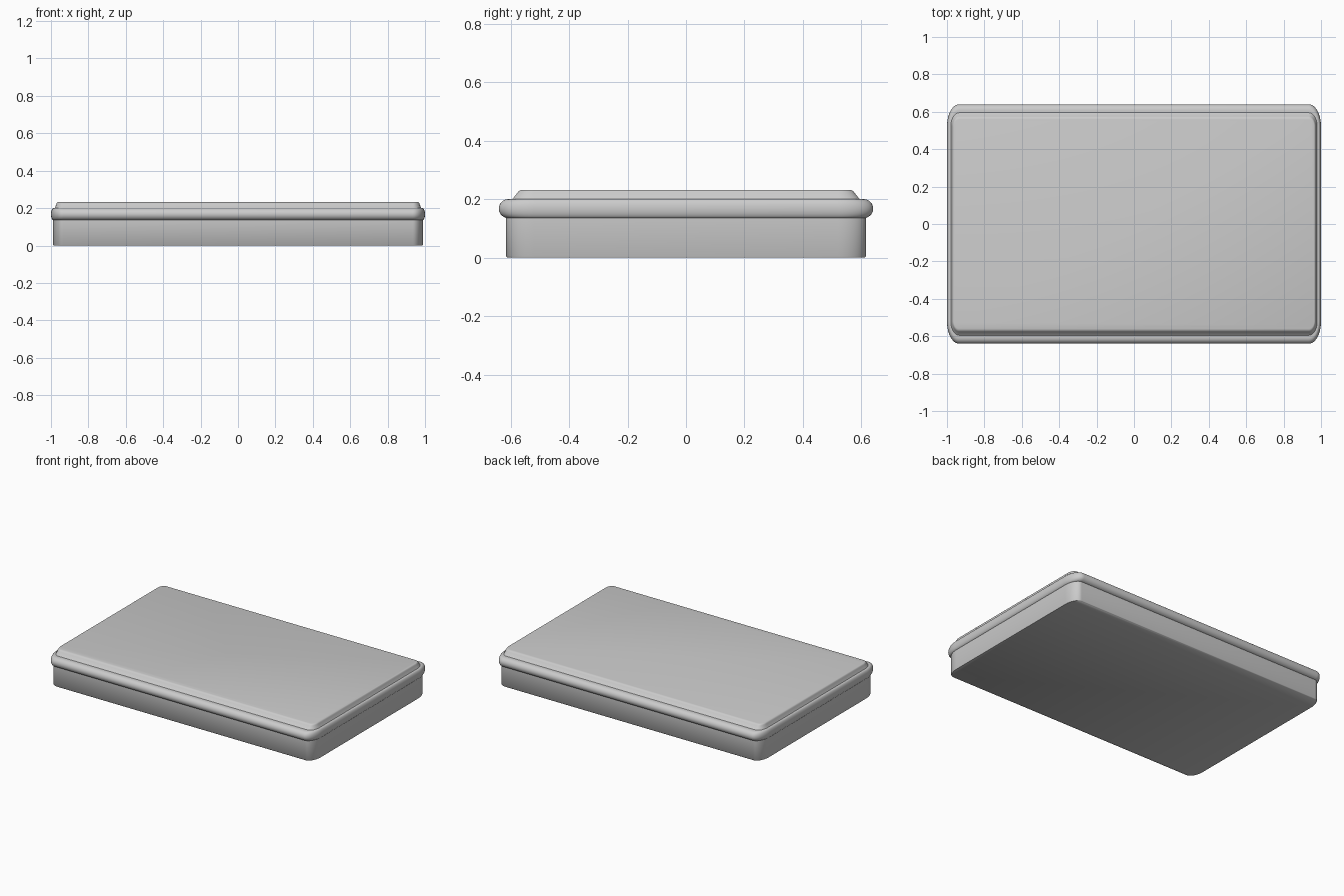
import bpy, bmesh, math

if "Cube" in bpy.data.objects:
    bpy.data.objects.remove(bpy.data.objects["Cube"])

HX, HY = 1.0, 0.64      # outermost half sizes (at the rim)
RX, RY = 0.065, 0.12    # elliptical corner radii at the rim
KX = 0.45               # x insets are narrower than y insets
SEG = 10


def ring(inset):
    """Rounded rectangle outline, inset from the rim's outer edge."""
    ax, ay = HX - inset * KX, HY - inset
    rx, ry = RX - inset * KX, RY - inset
    pts = []
    for q, (sx, sy) in enumerate(((1, 1), (-1, 1), (-1, -1), (1, -1))):
        for i in range(SEG + 1):
            a = math.pi / 2 * (q + i / SEG)
            pts.append((sx * (ax - rx) + rx * math.cos(a),
                        sy * (ay - ry) + ry * math.sin(a)))
    return pts


def loft(name, profile, angle):
    """Closed solid from (inset, z) profile points, bottom to top."""
    bm = bmesh.new()
    loops = [[bm.verts.new((x, y, z)) for x, y in ring(d)] for d, z in profile]
    n = len(loops[0])
    for lo, hi in zip(loops, loops[1:]):
        for i in range(n):
            j = (i + 1) % n
            bm.faces.new((lo[i], lo[j], hi[j], hi[i]))
    bm.faces.new(loops[0][::-1])
    bm.faces.new(loops[-1])
    me = bpy.data.meshes.new(name)
    bm.to_mesh(me)
    bm.free()
    ob = bpy.data.objects.new(name, me)
    bpy.context.collection.objects.link(ob)
    bpy.ops.object.select_all(action='DESELECT')
    ob.select_set(True)
    bpy.context.view_layer.objects.active = ob
    bpy.ops.object.shade_smooth_by_angle(angle=math.radians(angle))
    return ob


# Straight-sided body with a tiny softened bottom edge
loft("body", [(0.029, 0), (0.025, 0.004), (0.025, 0.14)], 50)

# Half-round rim band
R, ZC = 0.0325, 0.1675
arc = [(R - R * math.cos(t), ZC + R * math.sin(t))
       for t in (math.pi * (i / 12 - 0.5) for i in range(13))]
loft("rim", [(0.05, 0.135)] + arc + [(0.05, 0.20)], 40)

# Raised lid panel with sloped, rounded edge
loft("lid", [(0.042, 0.198), (0.048, 0.202), (0.064, 0.222), (0.068, 0.227),
             (0.074, 0.2305), (0.081, 0.232)], 60)
